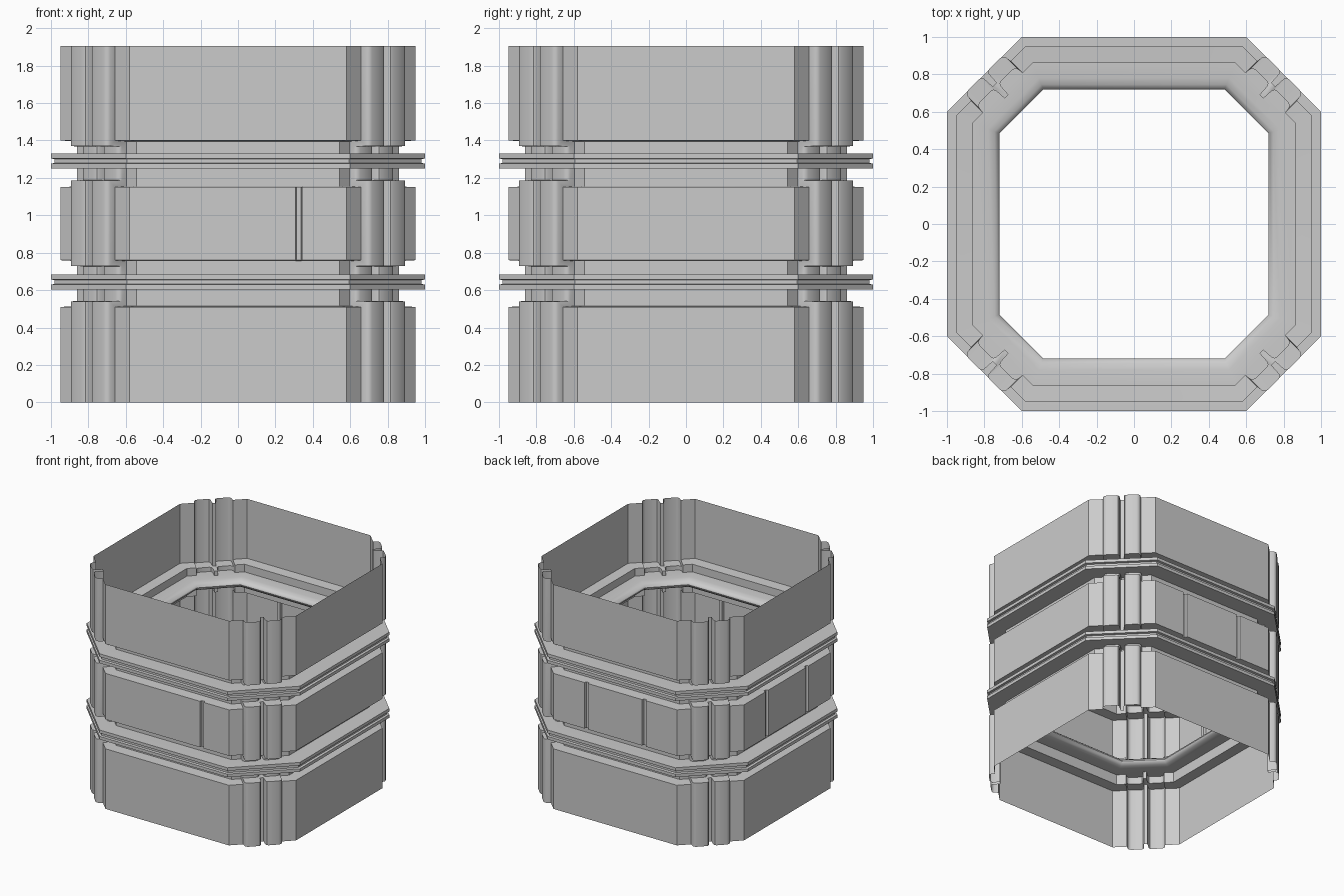
import bpy, math
from mathutils import Vector

if "Cube" in bpy.data.objects:
    bpy.data.objects.remove(bpy.data.objects["Cube"])

S2 = math.sqrt(2)
CHAMFER = 1.6 / S2            # distance of the outer corner faces from the axis
PANEL, NECK = 0.05, 0.14      # insets from the outer flange octagon

# half of the corner pilaster: (along the chamfer, out from it), edge to middle
LOBE = [(0.15, 0.0), (0.146, 0.032), (0.136, 0.046), (0.12, 0.052),
        (0.04, 0.052), (0.026, 0.047), (0.018, 0.035), (0.014, -0.028)]
PILASTER = [(-t, o) for t, o in LOBE] + LOBE[::-1]


def section(inset, seams=None, depth=0.0, pilaster=True):
    """Octagon outline as (x, y, is_pilaster), counter-clockwise."""
    a, c = 1 - inset, CHAMFER - inset
    h = c * S2 - a
    pts = []
    for k in range(4):
        side = [(-h, -a, False)]
        for s in (seams[k] if seams else []):
            side += [(s - 0.018, -a, False), (s - 0.013, -a + depth, False),
                     (s + 0.013, -a + depth, False), (s + 0.018, -a, False)]
        side.append((h, -a, False))
        if pilaster:
            for i, (t, o) in enumerate(PILASTER):
                r = c + o
                side.append(((r + t) / S2, (t - r) / S2,
                             0 < i < len(PILASTER) - 1))
        ca, sa = math.cos(k * math.pi / 2), math.sin(k * math.pi / 2)
        pts += [(x * ca - y * sa, x * sa + y * ca, f) for x, y, f in side]
    return pts


def loft(name, loops, closed=False):
    """Skin a stack of equal loops into one mesh."""
    n, m = len(loops[0]), len(loops)
    verts = [Vector(p) for loop in loops for p in loop]
    faces = []
    for j in range(m if closed else m - 1):
        b, t = j * n, (j + 1) % m * n
        faces += [(b + i, b + (i + 1) % n, t + (i + 1) % n, t + i)
                  for i in range(n)]
    me = bpy.data.meshes.new(name)
    me.from_pydata(verts, [], faces)
    me.update()
    ob = bpy.data.objects.new(name, me)
    bpy.context.collection.objects.link(ob)
    bpy.ops.object.select_all(action='DESELECT')
    ob.select_set(True)
    bpy.context.view_layer.objects.active = ob
    bpy.ops.object.shade_smooth_by_angle(angle=math.radians(35))
    return ob


def shell(name, rows, seams=None):
    """rows: (inset, panel height, pilaster height), bottom to top."""
    loops = []
    for inset, zp, zc in rows:
        depth = 0.02 if inset == PANEL else 0.0
        loops.append([(x, y, zc if f else zp)
                      for x, y, f in section(inset, seams, depth)])
    return loft(name, loops)


# three thin-walled tiers, necked in where they meet the rings
shell("lower_shell", [(PANEL, 0, 0), (PANEL, 0.51, 0.54),
                      (NECK, 0.515, 0.543), (NECK, 0.62, 0.62)])
shell("middle_shell", [(NECK, 0.66, 0.66), (NECK, 0.755, 0.727),
                       (PANEL, 0.76, 0.73), (PANEL, 1.15, 1.185),
                       (NECK, 1.155, 1.188), (NECK, 1.265, 1.265)],
      seams=[[0.325], [], [-0.27, 0.27], [-0.27, 0.27]])
shell("upper_shell", [(NECK, 1.315, 1.315), (NECK, 1.395, 1.367),
                      (PANEL, 1.40, 1.37), (PANEL, 1.905, 1.905)])

# grooved flange rings with a rounded inner bead: (inset, height)
RING = [(0.14, -0.04), (0.0, -0.04), (0.0, -0.014), (0.018, -0.01),
        (0.018, 0.01), (0.0, 0.014), (0.0, 0.04), (0.14, 0.04),
        (0.22, 0.038), (0.255, 0.03), (0.275, 0.014), (0.28, 0.0),
        (0.275, -0.014), (0.255, -0.03), (0.22, -0.038)]
for name, zc in (("lower_ring", 0.643), ("upper_ring", 1.29)):
    loft(name, [[(x, y, zc + dz) for x, y, _ in section(d, pilaster=False)]
                for d, dz in RING], closed=True)
